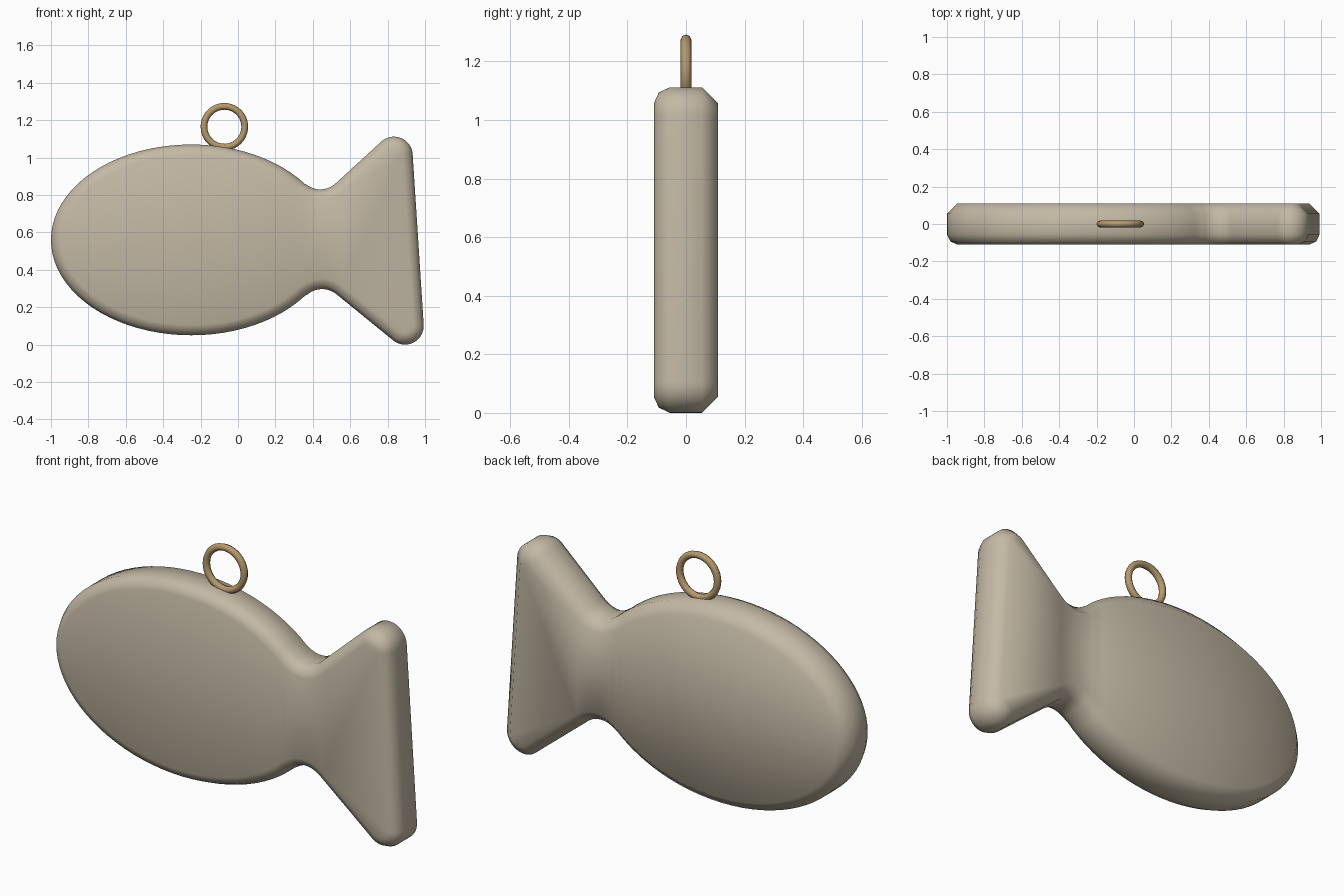
import bpy, bmesh
from math import sin, cos, radians, pi
from mathutils import Vector

cube = bpy.data.objects.get("Cube")
if cube:
    bpy.data.objects.remove(cube)


def make_material(name, rgb):
    mat = bpy.data.materials.new(name)
    mat.use_nodes = True
    mat.diffuse_color = (*rgb, 1)
    bsdf = mat.node_tree.nodes["Principled BSDF"]
    bsdf.inputs["Base Color"].default_value = (*rgb, 1)
    bsdf.inputs["Roughness"].default_value = 0.6
    return mat


def arc(cx, cz, rx, rz, start, end, steps):
    """Points along an elliptical arc, angles in degrees."""
    angles = [radians(start + (end - start) * i / steps) for i in range(steps + 1)]
    return [Vector((cx + rx * cos(a), cz + rz * sin(a))) for a in angles]


def inset(points, distance):
    """Shift a counter-clockwise outline inward along its normals."""
    result = []
    for i, p in enumerate(points):
        before = (p - points[i - 1]).normalized()
        after = (points[(i + 1) % len(points)] - p).normalized()
        along = (before + after).normalized()
        result.append(p + Vector((-along.y, along.x)) * distance)
    return result


stone = make_material("warm grey", (0.55, 0.485, 0.375))
brass = make_material("tan brass", (0.47, 0.32, 0.155))

# Outline: oval body, lower neck, lower fin tip, upper fin tip, upper neck
outline = (arc(-0.25, 0.56, 0.75, 0.51, 36, 324, 64)
           + arc(0.45, 0.177, 0.12, 0.12, 129, 51, 10)
           + arc(0.893, 0.10, 0.10, 0.10, 231, 363.7, 14)
           + arc(0.834, 1.012, 0.10, 0.10, 3.7, 132, 14)
           + arc(0.44, 0.95, 0.12, 0.12, 312, 231, 10))

# Edge section: rounded at the front, single chamfer at the back (y, inset)
section = [(-0.11, 0.055), (-0.093, 0.018), (-0.055, 0), (0.055, 0), (0.11, 0.055)]

# Fish body: stacked outlines, bridged and capped
bm = bmesh.new()
rings = [[bm.verts.new((p.x, y, p.y)) for p in inset(outline, d)] for y, d in section]
count = len(outline)
for a, b in zip(rings, rings[1:]):
    for i in range(count):
        j = (i + 1) % count
        bm.faces.new((a[i], a[j], b[j], b[i]))
caps = [bm.faces.new(rings[0]), bm.faces.new(rings[-1])]
bmesh.ops.recalc_face_normals(bm, faces=bm.faces)
bmesh.ops.triangulate(bm, faces=caps, ngon_method='BEAUTY')
for face in bm.faces:
    face.smooth = True
mesh = bpy.data.meshes.new("fish_body")
bm.to_mesh(mesh)
bm.free()
mesh.materials.append(stone)
body = bpy.data.objects.new("fish_body", mesh)
bpy.context.collection.objects.link(body)

# Hanging ring
bpy.ops.mesh.primitive_torus_add(location=(-0.073, 0, 1.165), rotation=(pi / 2, 0, 0),
                                 major_radius=0.109, minor_radius=0.018,
                                 major_segments=40, minor_segments=8)
ring = bpy.context.object
ring.name = "hanging_ring"
ring.data.materials.append(brass)
bpy.ops.object.shade_smooth()
